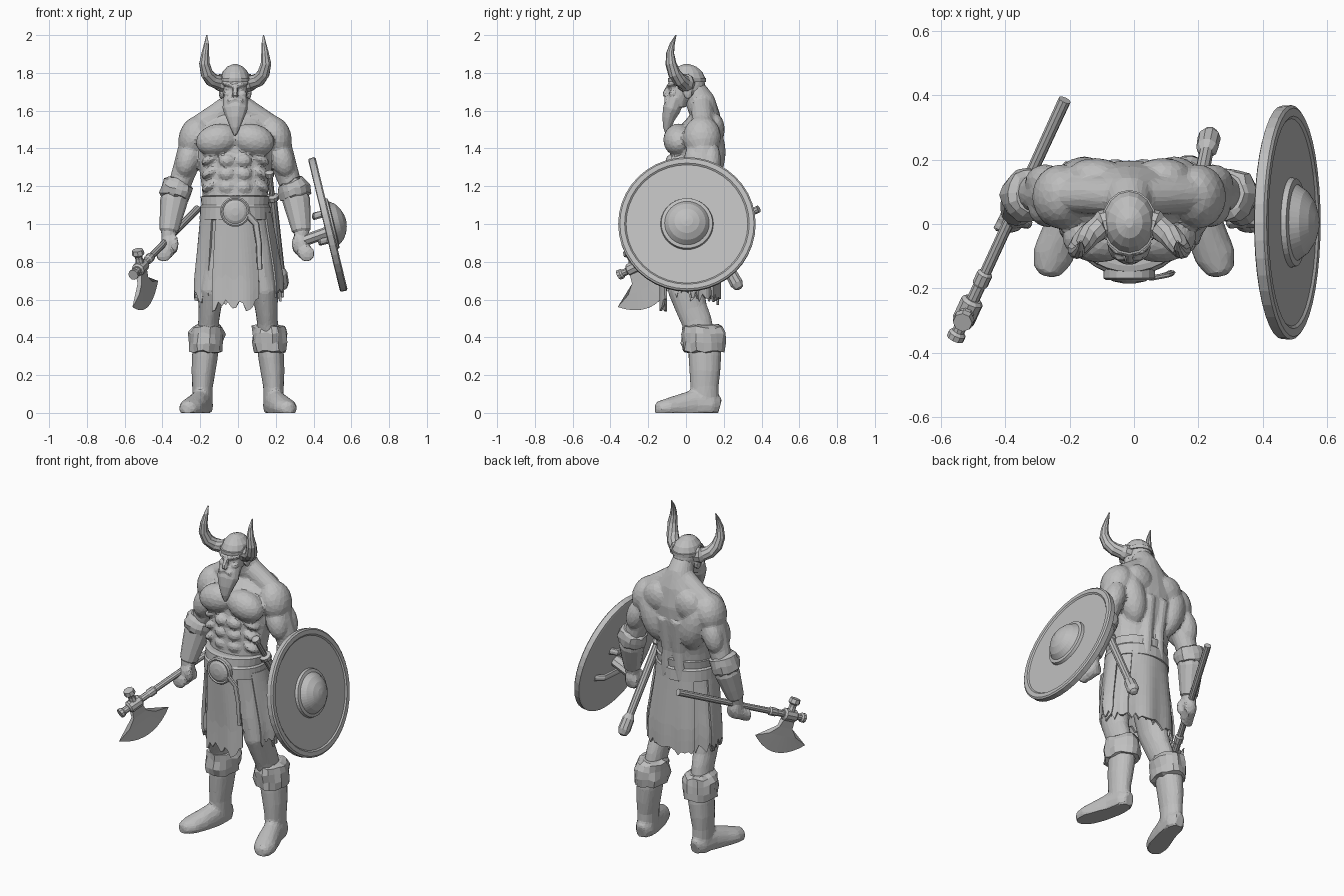
import bpy, bmesh, math, random
from mathutils import Vector, Matrix, Euler

random.seed(4)
CX = -0.015                                   # centre line of the upper body
grey = bpy.data.materials.new("stone grey")
grey.diffuse_color = (0.52, 0.52, 0.52, 1)


def loft(bm, rings):
    """Skin closed rings of points and cap both ends."""
    vs = [[bm.verts.new(p) for p in r] for r in rings]
    n = len(vs[0])
    for a, b in zip(vs, vs[1:]):
        for i in range(n):
            bm.faces.new((a[i], a[(i + 1) % n], b[(i + 1) % n], b[i]))
    bm.faces.new(vs[0][::-1])
    bm.faces.new(vs[-1])


def tube(bm, path, n=14, ref=None, axis=None, jit=0.0):
    """Path entries are (x, y, z, r) or (x, y, z, rx, ry)."""
    pts = [Vector(p[:3]) for p in path]
    d = pts[-1] - pts[0]
    ref = Vector(ref) if ref else Vector((0, 1, 0) if abs(d.x) > 0.8 * d.length else (1, 0, 0))
    rings = []
    for i, p in enumerate(path):
        t = Vector(axis) if axis else pts[min(i + 1, len(pts) - 1)] - pts[max(i - 1, 0)]
        t.normalize()
        a = (ref - t * t.dot(ref)).normalized()
        b = t.cross(a)
        ring = []
        for k in range(n):
            w = 2 * math.pi * k / n
            j = 1 + random.uniform(-jit, jit)
            ring.append(pts[i] + a * p[3] * j * math.cos(w) + b * p[-1] * j * math.sin(w)
                        + t * random.uniform(-jit, jit) * 0.08)
        rings.append(ring)
    loft(bm, rings)


def blob(bm, loc, r, rot=(0, 0, 0)):
    m = Matrix.Translation(loc) @ Euler(rot).to_matrix().to_4x4() @ Matrix.Diagonal((*r, 1))
    bmesh.ops.create_icosphere(bm, subdivisions=3, radius=1, matrix=m)


def finish(name, bm, thick=0, normals=True):
    if normals:
        bmesh.ops.recalc_face_normals(bm, faces=bm.faces)
    me = bpy.data.meshes.new(name)
    bm.to_mesh(me)
    bm.free()
    ob = bpy.data.objects.new(name, me)
    me.materials.append(grey)
    bpy.context.collection.objects.link(ob)
    if thick:
        ob.modifiers.new("thickness", 'SOLIDIFY').thickness = thick
    return ob


def fuse(name, bm, voxel, ratio, smooth=3):
    """Melt overlapping forms into one sculpted, faceted surface."""
    ob = finish(name, bm)
    m = ob.modifiers.new("melt", 'REMESH')
    m.mode, m.voxel_size = 'VOXEL', voxel
    m = ob.modifiers.new("soften", 'SMOOTH')
    m.iterations, m.factor = smooth, 0.5
    ob.modifiers.new("facet", 'DECIMATE').ratio = ratio
    me = bpy.data.meshes.new_from_object(ob.evaluated_get(bpy.context.evaluated_depsgraph_get()))
    ob.modifiers.clear()
    ob.data = me
    me.materials.clear()
    me.materials.append(grey)
    for v in me.vertices:
        v.co.z = max(v.co.z, 0)
    for p in me.polygons:
        p.use_smooth = False
    return ob


# axe frame: shaft ends, direction along the shaft, and blade direction
A, B = Vector((-0.215, 0.385, 1.08)), Vector((-0.555, -0.355, 0.73))
D = (B - A).normalized()
U = (Vector((0, 0, -1)) + D * D.z).normalized()
V = D.cross(U)

# torso, arms and hands
bm = bmesh.new()
tube(bm, [(CX, .01, .98, .165, .13), (CX, .02, 1.1, .168, .125), (CX, .03, 1.2, .178, .125),
          (CX, .045, 1.3, .192, .133), (CX, .06, 1.4, .21, .135), (CX, .085, 1.5, .2, .115),
          (CX, .1, 1.58, .13, .08), (CX, .075, 1.65, .075, .078), (CX, .04, 1.72, .06, .06)], 20)
for s in (-1, 1):
    X = lambda x: CX + s * x
    blob(bm, (X(.095), -.04, 1.445), (.115, .08, .085), (0, s * .25, 0))         # chest
    blob(bm, (X(.14), .125, 1.38), (.08, .085, .16), (0, s * .25, 0))            # lats
    blob(bm, (X(.105), .155, 1.5), (.085, .05, .085))                            # shoulder blades
    tube(bm, [(X(.04), .085, 1.62, .06), (X(.12), .09, 1.565, .06), (X(.21), .09, 1.51, .055)])
    tube(bm, [(X(.045), .13, 1.02, .04), (X(.04), .14, 1.2, .035), (X(.045), .16, 1.4, .045)])
    blob(bm, (X(.213), .085, 1.46), (.085, .1, .115), (0, -s * .3, 0))           # shoulders
    blob(bm, (X(.25), .05, 1.34), (.06, .06, .095), (0, -s * .3, 0))             # biceps
    blob(bm, (X(.26), .13, 1.34), (.058, .055, .1), (0, -s * .3, 0))             # triceps
    tube(bm, [(X(.22), .085, 1.45, .07), (X(.255), .09, 1.32, .068), (X(.29), .095, 1.22, .06),
              (X(.325), .085, 1.13, .066), (X(.34), .06, 1.03, .054), (X(.352), .04, .95, .042),
              (X(.353), .035, .89, .035)])
    for z in (1.335, 1.265, 1.195):                                              # stomach
        blob(bm, (X(.043), -.078, z), (.043, .03, .034))
        blob(bm, (X(.13), -.03, z + .01), (.055, .05, .026), (0, s * .5, 0))
    hand = Vector((X(.352), .035, .895))
    blob(bm, hand, (.042, .05, .06))
    for k in range(4):                                                           # fingers
        off = D * (k - 1.5) * .028
        blob(bm, hand + Vector((-s * off.x, off.y, off.z)) + Vector((s * .01, -.012, -.035)),
             (.045, .016, .045))
    blob(bm, hand + Vector((-s * .035, -.03, .0)), (.018, .022, .045))           # thumb
fuse("torso_and_arms", bm, .0095, .13)

# head with beard, hair and face
bm = bmesh.new()
blob(bm, (CX, .01, 1.735), (.073, .092, .1))
blob(bm, (CX, .06, 1.665), (.068, .05, .085))
tube(bm, [(CX, -.03, 1.74, .062, .058), (CX, -.035, 1.68, .062, .055), (CX, -.04, 1.62, .05, .04)])
tube(bm, [(CX, -.055, 1.67, .066, .045), (CX, -.075, 1.61, .068, .05), (CX, -.092, 1.56, .048, .036),
          (CX, -.1, 1.51, .027, .022), (CX, -.1, 1.465, .006, .006)], 10)
tube(bm, [(CX, -.085, 1.74, .012), (CX, -.108, 1.695, .015), (CX, -.108, 1.678, .018)], 8)
for s in (-1, 1):
    X = lambda x: CX + s * x
    tube(bm, [(X(.0), -.088, 1.728, .013), (X(.035), -.084, 1.742, .014), (X(.065), -.055, 1.748, .011)], 8)
    tube(bm, [(X(.0), -.1, 1.665, .015), (X(.03), -.1, 1.65, .016), (X(.048), -.09, 1.61, .006)], 8)
    blob(bm, (X(.04), -.07, 1.69), (.022, .02, .018))
    blob(bm, (X(.073), .01, 1.7), (.014, .025, .04))
fuse("head_and_beard", bm, .006, .12, 2)

# helmet cap with rim
bm = bmesh.new()
tube(bm, [(CX, .005, 1.752, .083, .1), (CX, .005, 1.772, .085, .101), (CX, .006, 1.774, .079, .095),
          (CX, .007, 1.805, .067, .08), (CX, .005, 1.833, .042, .05), (CX, .003, 1.846, .012, .015)],
     16, axis=(0, 0, 1))
finish("helmet", bm)

# horns
for s, side in ((-1, "right"), (1, "left")):
    bm = bmesh.new()
    X = lambda x: CX + s * x
    tube(bm, [(X(.055), .0, 1.745, .05), (X(.085), -.005, 1.75, .047), (X(.09), -.01, 1.75, .039),
              (X(.125), -.035, 1.764, .037), (X(.15), -.062, 1.797, .034), (X(.163), -.08, 1.85, .029),
              (X(.158), -.084, 1.905, .021), (X(.152), -.072, 1.955, .013), (X(.15), -.053, 2.0, .003)],
         10, ref=(0, 1, 0))
    finish(side + "_horn", bm)

# legs, boots, fur cuffs
for s, side in ((-1, "right"), (1, "left")):
    bm = bmesh.new()
    tube(bm, [(s * .085, .01, 1.0, .09, .11), (s * .115, .0, .78, .085, .105), (s * .142, .0, .65, .074, .098),
              (s * .15, .03, .55, .06, .084), (s * .155, .055, .49, .056, .082), (s * .16, .08, .4, .056, .075)])
    blob(bm, (s * .15, -.005, .52), (.036, .035, .05))
    fuse(side + "_leg", bm, .011, .12)
    bm = bmesh.new()
    tube(bm, [(s * .165, .095, .42, .07, .085), (s * .175, .1, .3, .069, .088), (s * .183, .1, .22, .064, .083),
              (s * .188, .098, .14, .055, .076), (s * .188, .1, .05, .054, .074)])
    tube(bm, [(s * .183, .178, .03, .03, .05), (s * .185, .14, .04, .055, .07), (s * .2, .05, .04, .058, .085),
              (s * .225, -.03, .03, .063, .07), (s * .252, -.1, .025, .064, .052),
              (s * .268, -.145, .02, .045, .042), (s * .272, -.162, .02, .02, .025)])
    fuse(side + "_boot", bm, .01, .13, 2)
    bm = bmesh.new()
    tube(bm, [(s * .16, .09, .465, .06, .08), (s * .162, .09, .455, .083, .103), (s * .165, .092, .42, .092, .112),
              (s * .168, .094, .37, .092, .115), (s * .17, .096, .325, .085, .11), (s * .172, .098, .32, .06, .08)],
         18, axis=(0, 0, 1), jit=.1)
    finish(side + "_boot_fur", bm)
    # forearm guard and its fur
    X = lambda x: CX + s * x
    bm = bmesh.new()
    tube(bm, [(X(.31), .09, 1.17, .07), (X(.325), .085, 1.12, .073), (X(.34), .06, 1.03, .06),
              (X(.35), .042, .965, .05), (X(.351), .04, .955, .04)], 12)
    finish(side + "_forearm_guard", bm)
    bm = bmesh.new()
    tube(bm, [(X(.296), .095, 1.225, .062), (X(.3), .094, 1.215, .078), (X(.312), .091, 1.18, .085),
              (X(.322), .088, 1.145, .08), (X(.324), .086, 1.135, .065)], 16, jit=.08)
    finish(side + "_forearm_fur", bm)


# kilt and ragged overlays
def sheet(name, a0, a1, cols, ztop, bottom, rag, out):
    bm, rows, grid = bmesh.new(), 7, []
    for i in range(cols + 1):
        a = a0 + (a1 - a0) * i / cols
        zb = bottom(a) + random.uniform(-rag, rag)
        col = []
        for k in range(rows + 1):
            u = k / rows
            z = ztop + (zb - ztop) * u
            g = min(1, max(0, (1.1 - z) / .38))
            f = 1 + .035 * u * math.sin(9 * a)
            x = -.012 * (1 - g) + (.17 + .053 * g + out) * f * math.sin(a)
            y = .005 + .02 * g - (.148 + out) * f * math.cos(a)
            col.append(bm.verts.new((x, y, z)))
        grid.append(col)
    for p, q in zip(grid, grid[1:]):
        for k in range(rows):
            bm.faces.new((p[k], p[k + 1], q[k + 1], q[k]))
    bmesh.ops.remove_doubles(bm, verts=bm.verts, dist=1e-5)
    finish(name, bm, .012, normals=False)


sheet("kilt", -math.pi, math.pi, 56, 1.12, lambda a: .62 + .1 * max(0, math.cos(a)), .035, 0)
sheet("front_flap", -.6, .5, 14, 1.08, lambda a: .57, .035, .014)
sheet("right_side_panel", -1.9, -.75, 14, 1.06, lambda a: .62, .04, .012)
sheet("left_side_panel", 1.0, 1.9, 12, 1.06, lambda a: .64, .04, .012)
sheet("back_panel", 2.4, 3.9, 16, 1.1, lambda a: .6, .035, .01)

# belt, waist wrap and buckle
bm = bmesh.new()
tube(bm, [(CX, .008, 1.02, .17, .15), (CX, .006, 1.025, .188, .168), (CX, .005, 1.09, .186, .166),
          (CX, .005, 1.1, .178, .158), (CX, .01, 1.145, .183, .158), (CX, .01, 1.15, .165, .14)],
     32, axis=(0, 0, 1))
finish("belt", bm)
bm = bmesh.new()
tube(bm, [(CX, y, 1.065, r) for y, r in ((-.14, .08), (-.168, .08), (-.174, .072), (-.17, .064),
                                        (-.178, .05), (-.184, .02))], 18, axis=(0, -1, 0))
finish("buckle", bm)
bm = bmesh.new()
tube(bm, [(.05, -.168, 1.05, .018, .008), (.095, -.16, 1.0, .018, .008), (.11, -.155, .9, .016, .008),
          (.115, -.15, .76, .014, .007)], 8)
finish("belt_strap", bm)

# sheathed sword on the left hip
bm = bmesh.new()
P, Q = Vector((.165, -.07, 1.28)), Vector((.237, .285, .655))
tube(bm, [(*P.lerp(Q, t), r) for t, r in ((0, .01), (.01, .024), (.04, .024), (.06, .015), (.2, .015), (.21, .035),
     (.24, .035), (.25, .024), (.82, .022), (.86, .034), (.95, .036), (.99, .024), (1, .01))], 10, axis=Q - P)
finish("sheathed_sword", bm)

# shield with raised rim and boss, plus arm straps behind it
C, N = Vector((.475, .005, .997)), Vector((.972, 0, .236))
bm = bmesh.new()
tube(bm, [(*(C + N * h), r) for h, r in ((-.02, .352), (-.016, .362), (.014, .364), (.021, .355), (.021, .33),
     (.014, .322), (.014, .14), (.03, .136), (.034, .118), (.062, .098), (.084, .066), (.096, .032), (.1, .006))],
     40, ref=(0, 1, 0), axis=N)
finish("shield", bm)
bm = bmesh.new()
T = Vector((.236, 0, -.972))
for o, half in ((-.06, .1), (.08, .2)):
    pts = [C + T * o - N * h + Vector((0, y, 0)) for h, y in
           ((.015, -half), (.05, -half * .8), (.06, 0), (.05, half * .8), (.015, half))]
    tube(bm, [(*p, .012, .02) for p in pts], 8)
tube(bm, [(.345, .03, .91, .04, .03), (.47, .02, .955, .04, .03)], 8)
finish("shield_straps", bm)

# axe: shaft, socket with poll, crescent blade
bm = bmesh.new()
L = (B - A).length
tube(bm, [(*(A + D * L * t), r) for t, r in ((0, .02), (.45, .018), (.72, .018), (.73, .025), (.77, .025),
     (.78, .02), (.97, .02), (.98, .028), (1, .028))], 10, axis=D)
finish("axe_shaft", bm)
H = A + D * L * .885
bm = bmesh.new()
tube(bm, [(*(H + D * k), r) for k, r in ((-.045, .026), (-.035, .036), (.035, .036), (.045, .026))], 10, axis=D)
tube(bm, [(*(H - U * k), r) for k, r in ((.0, .028), (.05, .02), (.065, .022), (.075, .034), (.1, .03))], 8, axis=-U)
finish("axe_socket", bm)
bm = bmesh.new()
rings = []
for i in range(11):
    q = i / 5 - 1
    rows = ((.035 * q, .02, .018), (.045 * q, .075, .012), (.09 * q, .125 - .005 * q * q, .008),
            (.175 * q, .228 - .075 * q * q, .001))
    side = [(H + D * a + U * w, th) for a, w, th in rows]
    rings.append([p + V * th for p, th in side] + [p - V * th for p, th in side[::-1]])
loft(bm, rings)
finish("axe_blade", bm)
